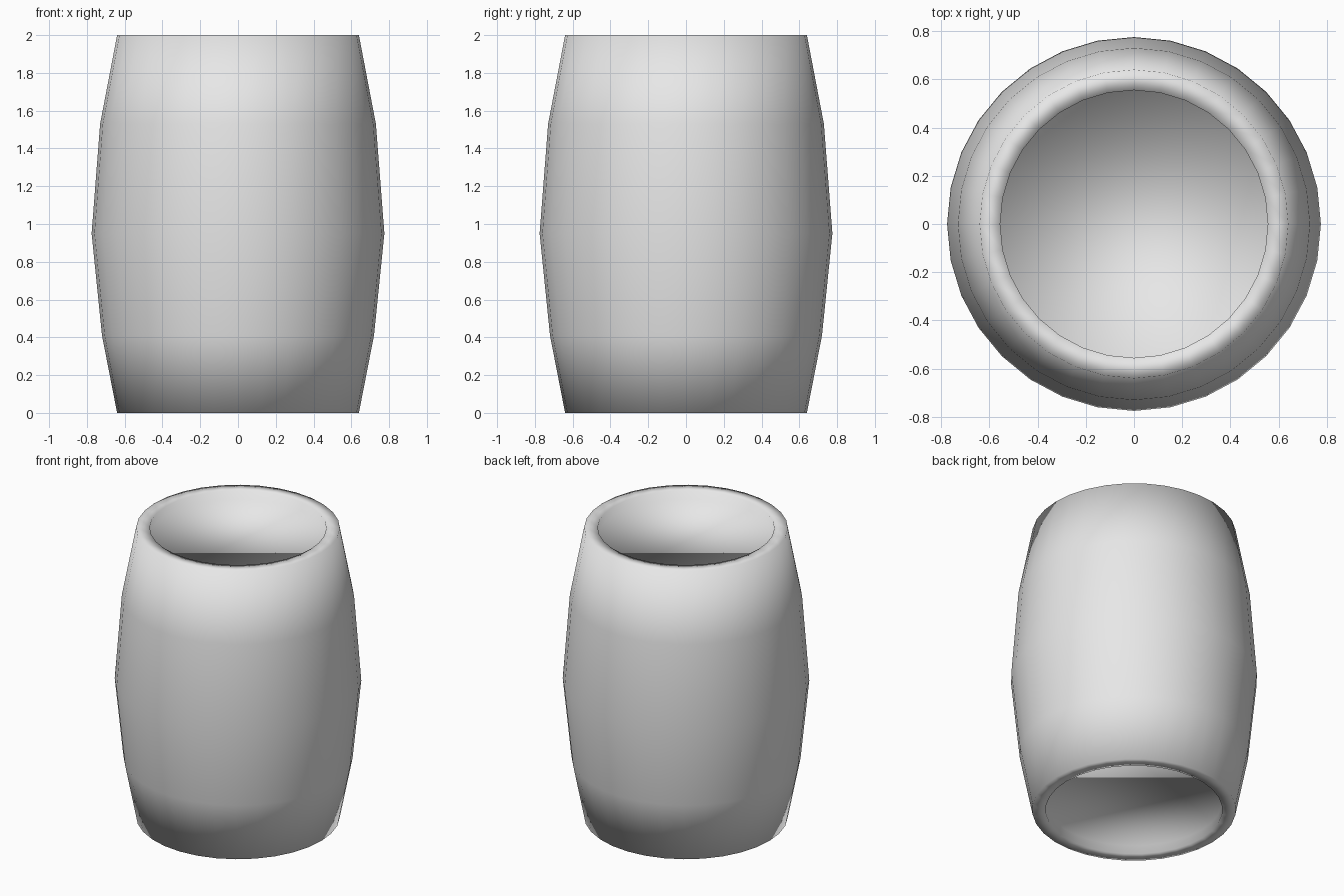
import bpy, bmesh, math

cube = bpy.data.objects.get("Cube")
if cube:
    bpy.data.objects.remove(cube, do_unlink=True)

SIDES = 32
RIM, DEPTH = 0.555, 0.06

# Plain grey for the whole barrel
grey = bpy.data.materials.new("light_grey")
grey.use_nodes = True
colour = (0.8, 0.8, 0.8, 1.0)
grey.diffuse_color = colour
grey.node_tree.nodes["Principled BSDF"].inputs["Base Color"].default_value = colour

# Profile from the recessed base, up the bulging side, to the recessed lid
profile = [(RIM, DEPTH), (RIM, 0), (0.64, 0), (0.72, 0.41), (0.775, 0.95),
           (0.73, 1.53), (0.64, 2), (RIM, 2), (RIM, 2 - DEPTH)]

bm = bmesh.new()
rings = []
for r, z in profile:
    angles = [2 * math.pi * i / SIDES for i in range(SIDES)]
    rings.append([bm.verts.new((r * math.cos(a), r * math.sin(a), z)) for a in angles])

# Staves, rims and recess walls
for low, high in zip(rings, rings[1:]):
    for i in range(SIDES):
        j = (i + 1) % SIDES
        bm.faces.new((low[i], low[j], high[j], high[i]))

# Flat base and lid
bm.faces.new(rings[0][::-1])
bm.faces.new(rings[-1])
bmesh.ops.recalc_face_normals(bm, faces=bm.faces[:])

# Soft shading runs over the rims and across both ends
for face in bm.faces:
    face.smooth = True

mesh = bpy.data.meshes.new("barrel")
bm.to_mesh(mesh)
bm.free()
mesh.materials.append(grey)
barrel = bpy.data.objects.new("barrel", mesh)
bpy.context.collection.objects.link(barrel)
